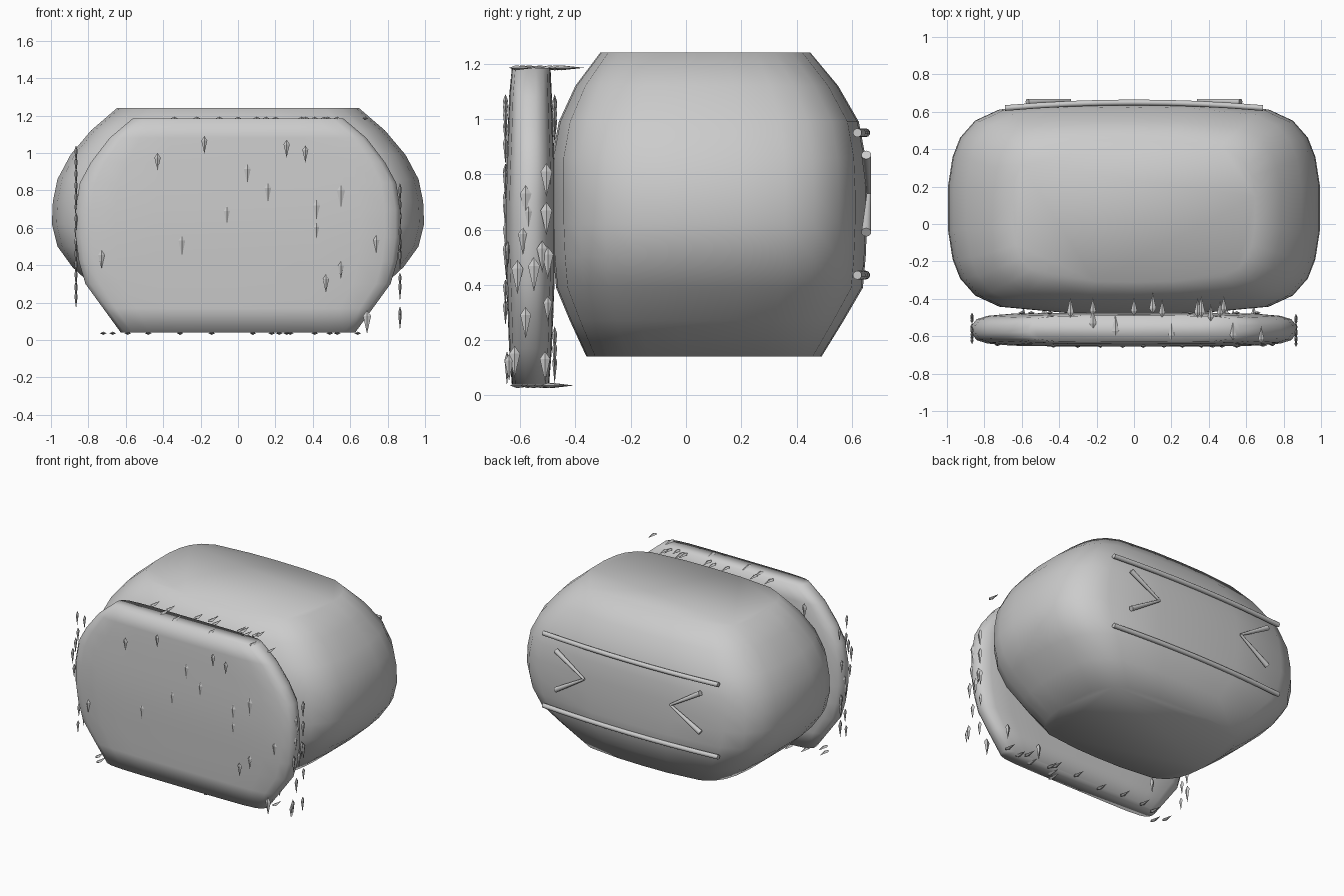
import bpy, bmesh, math, random
from mathutils import Vector

if "Cube" in bpy.data.objects:
    bpy.data.objects.remove(bpy.data.objects["Cube"])

random.seed(4)


def add_mesh(name, verts, faces, smooth=None):
    me = bpy.data.meshes.new(name)
    me.from_pydata(verts, [], faces)
    bm = bmesh.new()
    bm.from_mesh(me)
    bmesh.ops.recalc_face_normals(bm, faces=bm.faces)
    bm.to_mesh(me)
    bm.free()
    ob = bpy.data.objects.new(name, me)
    bpy.context.collection.objects.link(ob)
    if smooth:
        bpy.ops.object.select_all(action='DESELECT')
        ob.select_set(True)
        bpy.context.view_layer.objects.active = ob
        bpy.ops.object.shade_smooth_by_angle(angle=math.radians(smooth))
    return ob


def loft(name, quarter, rings):
    """Stack scaled copies of a mirrored quarter outline; rings = (z, half_x, y_min, y_max)."""
    half = quarter + [(u, -v) for u, v in reversed(quarter)]
    outline = half + [(-u, v) for u, v in reversed(half) if u > 0]
    n = len(outline)
    verts = [(u * hx, (a + b) / 2 + v * (b - a) / 2, z)
             for z, hx, a, b in rings for u, v in outline]
    faces = [(r * n + i, (r + 1) * n + i, (r + 1) * n + (i + 1) % n, r * n + (i + 1) % n)
             for r in range(len(rings) - 1) for i in range(n)]
    faces += [tuple(range(n)), tuple(range(len(verts) - 1, len(verts) - n - 1, -1))]
    return add_mesh(name, verts, faces, 110)


def rod(name, path, sides=10):
    """Round bar along (point, radius) pairs."""
    verts, faces = [], []
    pts = [Vector(p) for p, r in path]
    d = (pts[-1] - pts[0]).normalized()
    e1 = d.cross(Vector((0, 1, 0))).normalized()
    e2 = d.cross(e1)
    for p, (_, r) in zip(pts, path):
        for k in range(sides):
            t = 2 * math.pi * k / sides
            verts.append(p + r * (math.cos(t) * e1 + math.sin(t) * e2))
    for j in range(len(path) - 1):
        for k in range(sides):
            m = (k + 1) % sides
            faces.append((j * sides + k, j * sides + m, (j + 1) * sides + m, (j + 1) * sides + k))
    faces += [tuple(reversed(range(sides))), tuple(range(len(verts) - sides, len(verts)))]
    return add_mesh(name, verts, faces, 40)


# main body: bulging rounded block with flat top and bottom
loft("body", [(0, 1), (.32, .99), (.72, .925), (.85, .82), (.93, .66), (.97, .48), (.995, .2)], [
    (.14, .60, -.36, .49), (.27, .76, -.42, .57), (.39, .89, -.47, .64), (.50, .97, -.48, .65),
    (.62, 1.0, -.485, .655), (.74, .995, -.485, .655), (.86, .97, -.485, .65),
    (.99, .90, -.46, .625), (1.12, .79, -.40, .55), (1.24, .65, -.31, .45)])

# front slab
loft("front_panel", [(0, 1), (.5, .99), (.75, .95), (.9, .82), (.965, .62), (.995, .25)], [
    (.04, .63, -.63, -.495), (.17, .725, -.64, -.485), (.30, .82, -.645, -.48), (.42, .855, -.65, -.475),
    (.55, .872, -.655, -.475), (.70, .872, -.655, -.475), (.84, .85, -.65, -.475),
    (.95, .79, -.645, -.48), (1.08, .69, -.64, -.485), (1.185, .565, -.63, -.49)])

# two bowed bars across the back
for label, z in (("upper", .95), ("lower", .435)):
    rod(label + "_back_bar", [((.69 * t, .65 - .03 * t * t, z), .016)
                              for t in (-1, -.75, -.5, -.25, 0, .25, .5, .75, 1)])

# chevrons on the back, tapering to the inner tip
for side, s in (("right", 1), ("left", -1)):
    for part, z in (("upper", .87), ("lower", .59)):
        rod(f"{side}_{part}_chevron", [((.57 * s, .652, z), .018), ((.34 * s, .662, .73), .008)])

# small pointed tufts scattered on the slab
tuft_verts, tuft_faces = [], []


def tuft(top, tip_dir, out, length):
    """Thin kite-shaped spike lying on a surface whose normal is out."""
    t, o = Vector(tip_dir), Vector(out)
    w = t.cross(o)
    b, top = len(tuft_verts), Vector(top)
    mid = top + t * length * .25
    tuft_verts.extend([top, mid + w * length * .17, mid + o * .009, mid - w * length * .17,
                       mid - o * .009, top + t * length])
    for i in range(4):
        p, q = b + 1 + i, b + 1 + (i + 1) % 4
        tuft_faces.extend([(b, p, q), (b + 5, q, p)])


down = (0, 0, -1)
front = [(-.43, 1.0), (-.18, 1.09), (.05, .94), (.26, 1.07), (.36, 1.04), (.16, .84), (.55, .83), (-.06, .72),
         (.42, .75), (.42, .63), (-.3, .56), (-.73, .48), (.74, .56), (.55, .42), (.47, .35), (.69, .16)]
for x, z in front:
    tuft((x, -.653 + .06 * max(0, abs(x) - .6), z), down, (0, -1, 0), random.uniform(.09, .13))

right = [(-.505, .84), (-.505, .70), (-.58, .76), (-.57, .69), (-.59, .61), (-.52, .56), (-.5, .54),
         (-.61, .49), (-.55, .5), (-.5, .36), (-.58, .32), (-.62, .18), (-.51, .16), (-.64, .15)]
for y, z in right:
    tuft((.866, y, z), down, (1, 0, 0), random.uniform(.09, .13))
for i in range(14):
    tuft((-.866, random.uniform(-.63, -.49), .26 + i * .06), down, (-1, 0, 0), random.uniform(.09, .13))

for x, y in ((-.34, -.5), (-.22, -.49), (0, -.49), (.1, -.48), (.15, -.5), (.34, -.5), (.36, -.5), (.41, -.52),
             (.46, -.5), (.48, -.48), (-.1, -.6), (-.22, -.56), (.2, -.62), (.53, -.62), (.68, -.64)):
    tuft((x, y, 1.185), (0, 1, 0), (0, 0, 1), random.uniform(.09, .12))
for x in (-.72, -.67, -.59, -.48, -.31, -.14, .08, .18, .22, .26, .28, .41, .49, .53, .64):
    tuft((x, random.uniform(-.64, -.5), .036), (0, 1, 0), (0, 0, -1), .1)
for x, z in ((-.6, 1.09), (-.45, 1.02), (.55, 1.05), (.3, 1.08), (.66, .2), (-.55, .25), (.4, .15)):
    tuft((x, -.475, z), down, (0, 1, 0), .11)

add_mesh("surface_tufts", tuft_verts, tuft_faces)
